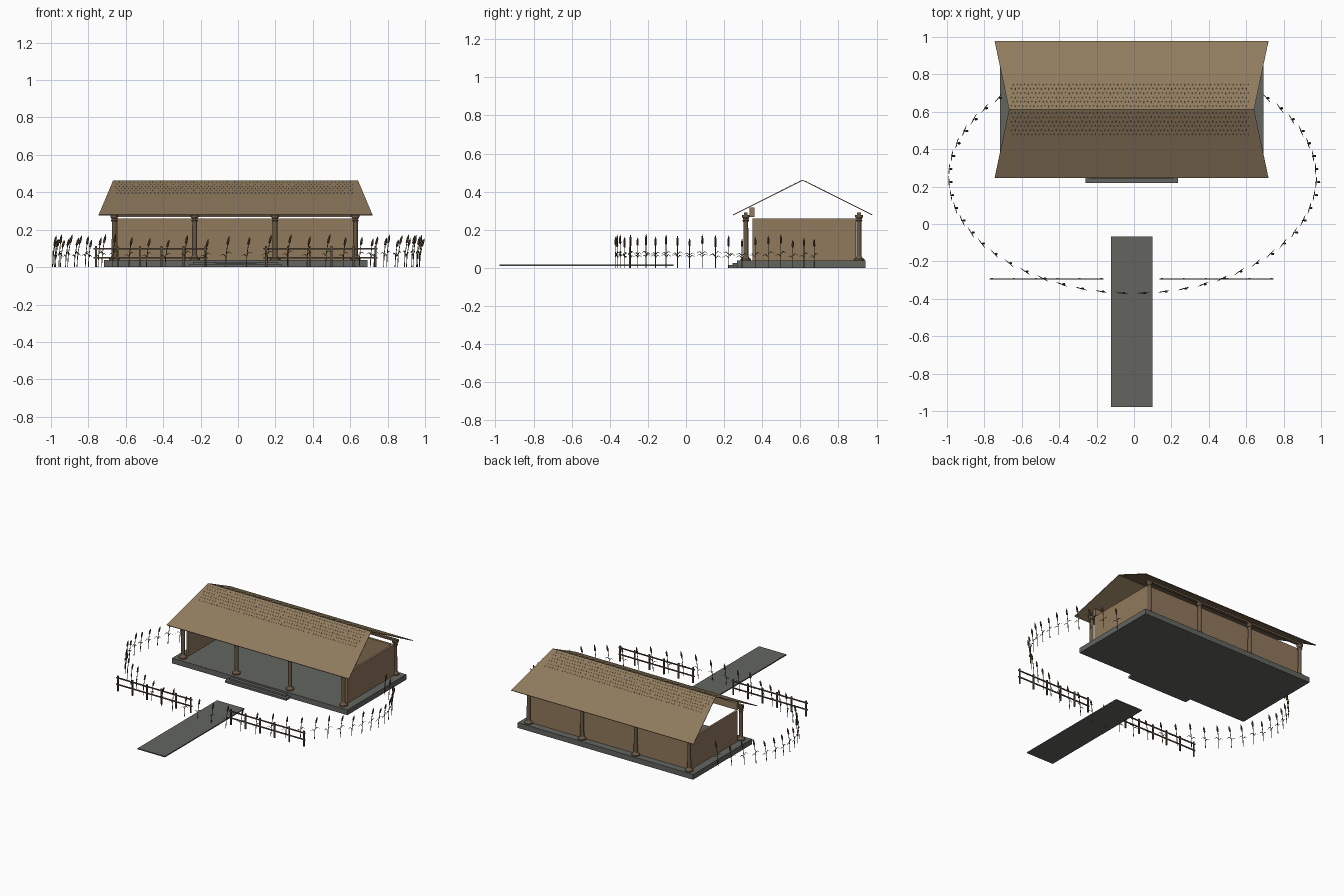
import bpy, bmesh, math, random
from mathutils import Vector

if "Cube" in bpy.data.objects:
    bpy.data.objects.remove(bpy.data.objects["Cube"])

random.seed(4)


def material(name, rgb):
    m = bpy.data.materials.new(name)
    m.diffuse_color = (*rgb, 1)
    m.use_nodes = True
    m.node_tree.nodes["Principled BSDF"].inputs["Base Color"].default_value = m.diffuse_color
    return m


THATCH = material("thatch", (0.275, 0.2, 0.113))
WALL = material("wall_wood", (0.28, 0.192, 0.108))
TIMBER = material("column_timber", (0.145, 0.1, 0.06))
FENCE = material("fence_timber", (0.105, 0.075, 0.045))
STONE = material("grey_stone", (0.125, 0.13, 0.115))
STALK = material("stalk_green", (0.11, 0.105, 0.05))
HEAD = material("seed_head", (0.105, 0.066, 0.035))


def finish(name, bm, *mats):
    bmesh.ops.recalc_face_normals(bm, faces=bm.faces[:])
    me = bpy.data.meshes.new(name)
    bm.to_mesh(me)
    bm.free()
    for m in mats:
        me.materials.append(m)
    ob = bpy.data.objects.new(name, me)
    bpy.context.collection.objects.link(ob)
    return ob


def add_box(bm, x0, x1, y0, y1, z0, z1):
    vs = bmesh.ops.create_cube(bm, size=1)["verts"]
    for v in vs:
        v.co = Vector((x0 + (v.co.x + .5) * (x1 - x0),
                       y0 + (v.co.y + .5) * (y1 - y0),
                       z0 + (v.co.z + .5) * (z1 - z0)))


def box(name, mat, *b):
    bm = bmesh.new()
    add_box(bm, *b)
    return finish(name, bm, mat)


def add_lathe(bm, pts, x, y, n):
    rings = [[bm.verts.new((x + r * math.cos(2 * math.pi * i / n),
                            y + r * math.sin(2 * math.pi * i / n), z))
              for i in range(n)] for r, z in pts]
    for a, b in zip(rings, rings[1:]):
        for i in range(n):
            j = (i + 1) % n
            bm.faces.new((a[i], a[j], b[j], b[i]))
    bm.faces.new(rings[0][::-1])
    bm.faces.new(rings[-1])


def add_tube(bm, pts, n, mi):
    """Thin tube through (point, radius) pairs, rings kept horizontal."""
    rings = [[bm.verts.new(p + Vector((r * math.cos(2 * math.pi * i / n),
                                       r * math.sin(2 * math.pi * i / n), 0)))
              for i in range(n)] for p, r in pts]
    for a, b in zip(rings, rings[1:]):
        for i in range(n):
            j = (i + 1) % n
            bm.faces.new((a[i], a[j], b[j], b[i])).material_index = mi


# Stone platform and two steps
box("platform", STONE, -0.717, 0.692, 0.267, 0.943, 0, 0.038)
box("lower_step", STONE, -0.26, 0.234, 0.22, 0.27, 0, 0.015)
box("upper_step", STONE, -0.24, 0.214, 0.243, 0.27, 0, 0.027)

# Walls: back and two sides, open front
box("back_wall", WALL, -0.66, 0.634, 0.875, 0.892, 0.038, 0.26)
box("left_wall", WALL, -0.66, -0.645, 0.35, 0.88, 0.038, 0.26)
box("right_wall", WALL, 0.619, 0.634, 0.35, 0.88, 0.038, 0.26)

# Columns with flared bases and capitals
profile = [(0.028, 0.038), (0.028, 0.046), (0.018, 0.054), (0.0135, 0.062),
           (0.0125, 0.24), (0.018, 0.25), (0.013, 0.256), (0.021, 0.268),
           (0.021, 0.277)]
for row, y in (("front", 0.314), ("back", 0.908)):
    bm = bmesh.new()
    for i in range(4):
        add_lathe(bm, profile, -0.662 + i * 0.43, y, 12)
    finish(row + "_columns", bm, TIMBER)
    box(row + "_eave_beam", TIMBER, -0.68, 0.65, y - 0.01, y + 0.01, 0.277, 0.291)
box("front_lintel", WALL, -0.66, 0.634, 0.334, 0.36, 0.268, 0.317)

# Roof: two thin trapezoid slopes
RIDGE_Y, RIDGE_Z, EAVE_Z, RUN = 0.612, 0.463, 0.28, 0.367
bm = bmesh.new()
ridge = [bm.verts.new((x, RIDGE_Y, RIDGE_Z)) for x in (-0.668, 0.642)]
for s in (-1, 1):
    e = [bm.verts.new((x, RIDGE_Y + s * RUN, EAVE_Z)) for x in (-0.745, 0.719)]
    bm.faces.new((ridge[0], ridge[1], e[1], e[0]) if s > 0
                 else (ridge[1], ridge[0], e[0], e[1]))
roof = finish("roof", bm, THATCH)
solid = roof.modifiers.new("thickness", "SOLIDIFY")
solid.thickness = 0.005
solid.offset = -1 if roof.data.polygons[0].normal.z > 0 else 1

# Staggered rows of small straw tufts below the ridge
bm = bmesh.new()
for s in (-1, 1):
    for row in range(6):
        d = 0.012 + row * 0.023
        for i in range(64):
            x = -0.655 + (i + 0.5 * (row % 2)) * 1.275 / 64
            z = [RIDGE_Z - (RIDGE_Z - EAVE_Z) * q / RUN for q in (d, d + 0.01)]
            y = [RIDGE_Y + s * q for q in (d, d + 0.01)]
            a = bm.verts.new((x, y[0], z[0]))
            b = bm.verts.new((x - 0.002, y[1], z[1]))
            c = bm.verts.new((x + 0.002, y[1], z[1]))
            t = bm.verts.new((x, y[1], z[1] + 0.002))
            for f in ((a, b, t), (a, t, c), (b, c, t), (a, c, b)):
                bm.faces.new(f)
finish("straw_tufts", bm, THATCH)

# Stone path
box("path", STONE, -0.122, 0.098, -0.978, -0.066, 0.01, 0.018)

# Two rail fences
for side, x0 in (("left", -0.772), ("right", 0.137)):
    bm = bmesh.new()
    for z in (0.049, 0.097):
        add_box(bm, x0, x0 + 0.61, -0.297, -0.291, z - 0.004, z + 0.004)
    for i in range(6):
        x = x0 + 0.012 + i * 0.586 / 5
        add_box(bm, x - 0.005, x + 0.005, -0.298, -0.29, 0, 0.112)
    finish(side + "_fence", bm, FENCE)

# Ring of reeds round the yard: stem, seed head, two drooping leaves
bm = bmesh.new()
N = 42
for k in range(N):
    t = math.radians(43 - 266 * k / (N - 1))
    base = Vector((-0.011 + 0.982 * math.cos(t), 0.25 + 0.62 * math.sin(t), 0))
    tan = Vector((-math.sin(t), math.cos(t), 0))
    h = random.uniform(0.145, 0.178)
    lean = Vector((random.uniform(0.014, 0.026), 0, 0))
    at = lambda f: base + lean * f * f + Vector((0, 0, h * f))
    add_tube(bm, [(at(f), 0.0022) for f in (0, 0.4, 0.75)], 5, 0)
    add_tube(bm, [(at(0.72), 0.001), (at(0.76), 0.0065), (at(0.9), 0.006),
                  (at(1), 0.0008)], 6, 1)
    for s, f in ((-1, 0.34), (1, 0.42)):
        p = at(f)
        add_tube(bm, [(p, 0.002),
                      (p + s * tan * 0.014 + Vector((0, 0, 0.014)), 0.0028),
                      (p + s * tan * 0.032 + Vector((0, 0, 0.004)), 0.0005)], 4, 0)
finish("reeds", bm, STALK, HEAD)
